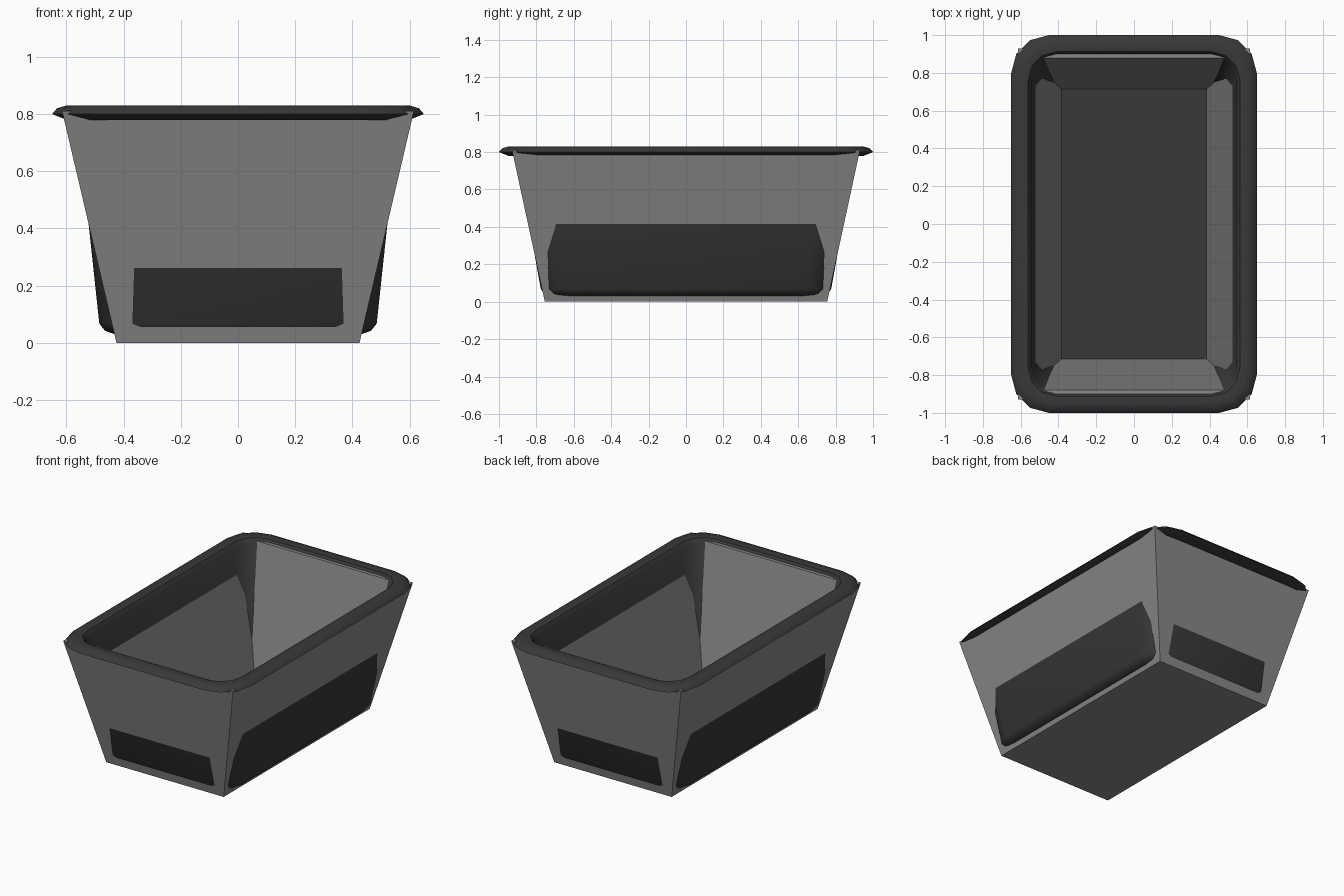
import bpy, bmesh
from math import sin, cos, pi

if "Cube" in bpy.data.objects:
    bpy.data.objects.remove(bpy.data.objects["Cube"])

CORNER_STEPS = 3


def material(name, value):
    m = bpy.data.materials.new(name)
    m.diffuse_color = (value, value, value, 1)
    m.use_nodes = True
    m.node_tree.nodes["Principled BSDF"].inputs["Base Color"].default_value = m.diffuse_color
    return m


def rounded_rect(hx, hy, z, r):
    """Loop of points around a rectangle with rounded corners (r = 0: sharp)."""
    if r == 0:
        return [(hx, hy, z), (-hx, hy, z), (-hx, -hy, z), (hx, -hy, z)]
    pts = []
    for q, (sx, sy) in enumerate([(1, 1), (-1, 1), (-1, -1), (1, -1)]):
        for i in range(CORNER_STEPS + 1):
            a = (q + i / CORNER_STEPS) * pi / 2
            pts.append((sx * (hx - r) + r * cos(a), sy * (hy - r) + r * sin(a), z))
    return pts


def loft(name, sections, mat, smooth):
    """Skin a stack of loops and close both ends."""
    bm = bmesh.new()
    rings = [[bm.verts.new(p) for p in rounded_rect(*s)] for s in sections]
    for a, b in zip(rings, rings[1:]):
        n = len(a)
        for i in range(n):
            j = (i + 1) % n
            bm.faces.new((a[i], a[j], b[j], b[i]))
    bm.faces.new(rings[0][::-1])
    bm.faces.new(rings[-1])
    bmesh.ops.recalc_face_normals(bm, faces=bm.faces[:])
    me = bpy.data.meshes.new(name)
    bm.to_mesh(me)
    bm.free()
    me.materials.append(mat)
    ob = bpy.data.objects.new(name, me)
    bpy.context.collection.objects.link(ob)
    if smooth:
        bpy.ops.object.select_all(action='DESELECT')
        ob.select_set(True)
        bpy.context.view_layer.objects.active = ob
        bpy.ops.object.shade_smooth_by_angle(angle=pi / 4.5)
    return ob


# sharp-edged outer basket: outside wall, lip, inside wall
loft("outer_basket", [
    (0.425, 0.755, 0.0, 0),
    (0.615, 0.93, 0.81, 0),
    (0.563, 0.878, 0.81, 0),
    (0.382, 0.712, 0.05, 0),
], material("grey_panel", 0.25), False)

# rounded liner: bevelled base, body, rolled rim, inside wall and floor
loft("rimmed_liner", [
    (0.43, 0.72, 0.03, 0.10),
    (0.465, 0.757, 0.042, 0.13),
    (0.485, 0.776, 0.067, 0.14),
    (0.562, 0.907, 0.785, 0.15),
    (0.60, 0.95, 0.78, 0.17),
    (0.65, 1.0, 0.80, 0.20),
    (0.633, 0.983, 0.82, 0.19),
    (0.60, 0.95, 0.83, 0.17),
    (0.56, 0.912, 0.825, 0.15),
    (0.54, 0.893, 0.80, 0.13),
    (0.455, 0.745, 0.058, 0.12),
], material("dark_liner", 0.04), True)
